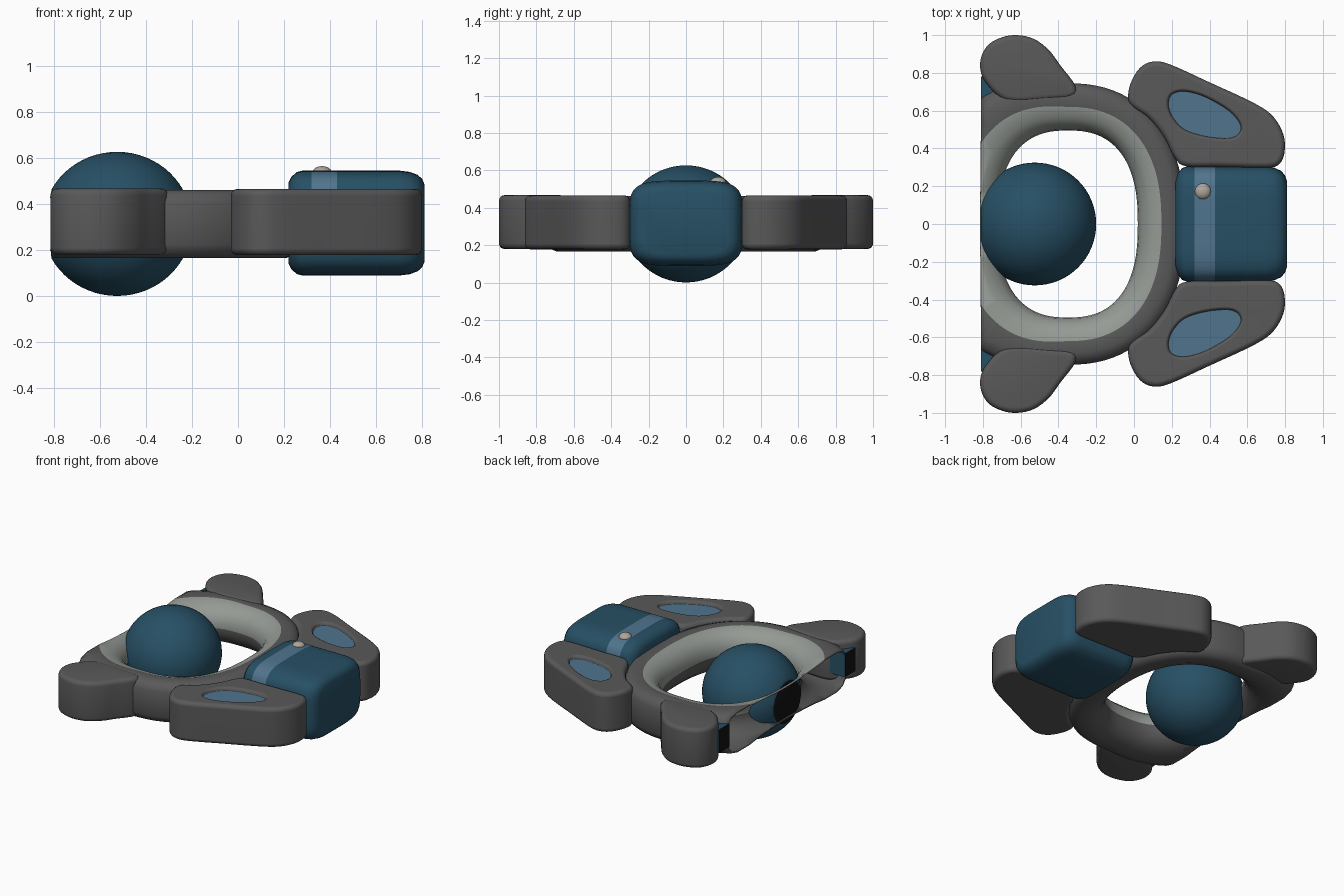
import bpy, bmesh, math
from mathutils import Vector

if "Cube" in bpy.data.objects:
    bpy.data.objects.remove(bpy.data.objects["Cube"])

CUT = -0.81  # flat end plane


def material(name, rgb):
    m = bpy.data.materials.new(name)
    m.diffuse_color = (*rgb, 1)
    m.use_nodes = True
    m.node_tree.nodes["Principled BSDF"].inputs["Base Color"].default_value = m.diffuse_color
    return m


GREY = material("dark_grey", (0.10, 0.10, 0.10))
PALE = material("pale_grey", (0.30, 0.325, 0.30))
BLUE = material("deep_blue", (0.020, 0.080, 0.130))
SKY = material("soft_blue", (0.080, 0.175, 0.270))
BEIGE = material("beige", (0.42, 0.38, 0.33))
BLACK = material("black", (0.006, 0.006, 0.006))


def finish(name, bm, mats, angle=40):
    bmesh.ops.recalc_face_normals(bm, faces=bm.faces)
    me = bpy.data.meshes.new(name)
    bm.to_mesh(me)
    bm.free()
    for m in mats:
        me.materials.append(m)
    me.shade_smooth()
    me.set_sharp_from_angle(angle=math.radians(angle))
    ob = bpy.data.objects.new(name, me)
    bpy.context.collection.objects.link(ob)
    return ob


def loft(bm, loops, close=False, caps=True):
    """Join closed loops of points into a skin; returns faces per band."""
    rows = [[bm.verts.new(p) for p in lp] for lp in loops]
    n, bands = len(rows[0]), []
    for i in range(len(rows) if close else len(rows) - 1):
        a, b = rows[i], rows[(i + 1) % len(rows)]
        bands.append([bm.faces.new((a[j], a[(j + 1) % n], b[(j + 1) % n], b[j]))
                      for j in range(n)])
    if caps and not close:
        bm.faces.new(rows[0])
        bm.faces.new(rows[-1])
    return bands


def smooth_outline(pts, steps=4):
    """Closed Catmull-Rom curve through a few points."""
    out, n = [], len(pts)
    for i in range(n):
        p0, p1, p2, p3 = (Vector(pts[(i + k) % n]) for k in (-1, 0, 1, 2))
        for s in range(steps):
            t = s / steps
            out.append(0.5 * (2 * p1 + (p2 - p0) * t + (2 * p0 - 5 * p1 + 4 * p2 - p3) * t * t
                              + (3 * p1 - p0 - 3 * p2 + p3) * t ** 3))
    return out


def normals(pts):
    """Outward normals of a closed outline of either winding."""
    n = len(pts)
    area = sum(pts[i - 1].x * pts[i].y - pts[i].x * pts[i - 1].y for i in range(n))
    s = 1 if area > 0 else -1
    res = []
    for i in range(n):
        d = (pts[(i + 1) % n] - pts[i - 1]).normalized()
        res.append(Vector((d.y, -d.x)) * s)
    return res


def slab(bm, outline, layers):
    """Stack of (offset, z) copies of an outline."""
    nor = normals(outline)
    loft(bm, [[((p + q * o).x, (p + q * o).y, z) for p, q in zip(outline, nor)]
              for o, z in layers])


def soft_layers(z0, z1, r=0.03):
    arc = [(r * (math.cos(a) - 1), r * (1 - math.sin(a)))
           for a in (math.pi / 2 * k / 4 for k in range(5))]
    return [(o, z0 + h) for o, h in reversed(arc)] + [(o, z1 - h) for o, h in arc]


def mirror_y(ob):
    m = ob.modifiers.new("mirror", 'MIRROR')
    m.use_axis = (False, True, False)


def superellipse(rx, ry, n, count):
    out = []
    for k in range(count):
        a = 2 * math.pi * k / count
        c, s = math.cos(a), math.sin(a)
        out.append(Vector((rx * math.copysign(abs(c) ** (2 / n), c),
                           ry * math.copysign(abs(s) ** (2 / n), s))))
    return out


# Ring body: rounded section swept round the hole, pale on the upper inner slope
hole = superellipse(0.37, 0.495, 2.5, 96)
nor = normals(hole)
section = [(0, 0.315), (0.006, 0.36), (0.025, 0.405), (0.065, 0.442), (0.125, 0.462),
           (0.19, 0.462), (0.23, 0.445), (0.25, 0.405), (0.25, 0.225), (0.23, 0.185),
           (0.19, 0.166), (0.125, 0.166), (0.065, 0.188), (0.025, 0.225), (0.006, 0.27)]
bm = bmesh.new()
loops = []
for t, z in section:
    loops.append([(p.x - 0.35 + q.x * t * w, p.y + q.y * t * w, z)
                  for p, q in zip(hole, nor) for w in [1 + 0.5 * max(0, -q.x)]])
bands = loft(bm, loops, close=True)
for band in bands[:4]:
    for f in band:
        f.material_index = 1
bmesh.ops.recalc_face_normals(bm, faces=bm.faces)
bmesh.ops.bisect_plane(bm, geom=bm.verts[:] + bm.edges[:] + bm.faces[:],
                       plane_co=(CUT, 0, 0), plane_no=(-1, 0, 0), clear_outer=True)
ring = finish("ring_body", bm, [GREY, PALE], 60)
sol = ring.modifiers.new("wall", 'SOLIDIFY')
sol.thickness = 0.012
sol.offset = -1

# Ball with a flat black end
bm = bmesh.new()
bmesh.ops.create_uvsphere(bm, u_segments=64, v_segments=32, radius=1)
for v in bm.verts:
    v.co = (v.co.x * 0.325 - 0.525, v.co.y * 0.325, v.co.z * 0.313 + 0.314)
res = bmesh.ops.bisect_plane(bm, geom=bm.verts[:] + bm.edges[:] + bm.faces[:],
                             plane_co=(CUT, 0, 0), plane_no=(-1, 0, 0), clear_outer=True)
rim = [e for e in res["geom_cut"] if isinstance(e, bmesh.types.BMEdge)]
for f in bmesh.ops.edgeloop_fill(bm, edges=rim)["faces"]:
    f.material_index = 1
finish("ball", bm, [BLUE, BLACK])

# Rear lobes
lobe = smooth_outline([(-0.81, 0.80), (-0.81, 0.88), (-0.77, 0.95), (-0.70, 0.988), (-0.62, 1.0),
                       (-0.53, 0.98), (-0.45, 0.92), (-0.39, 0.84), (-0.31, 0.73), (-0.33, 0.67),
                       (-0.48, 0.655), (-0.62, 0.645), (-0.70, 0.665), (-0.77, 0.73)])
bm = bmesh.new()
slab(bm, lobe, soft_layers(0.18, 0.468))
mirror_y(finish("rear_lobe", bm, [GREY]))

# Small blue blocks under the lobes, black on the flat end
bm = bmesh.new()
bmesh.ops.create_cube(bm, size=1)
for v in bm.verts:
    v.co = (v.co.x * 0.13 + CUT + 0.065, v.co.y * 0.12 + 0.72, v.co.z * 0.17 + 0.325)
for f in bm.faces:
    f.material_index = 1 if f.calc_center_median().x < CUT + 0.01 else 0
mirror_y(finish("rear_block", bm, [BLUE, BLACK]))

# Front pads with a recess
pad_outline = smooth_outline([(-0.03, 0.66), (-0.02, 0.74), (0.03, 0.825), (0.10, 0.86),
                              (0.19, 0.845), (0.40, 0.75), (0.64, 0.638), (0.74, 0.565),
                              (0.792, 0.47), (0.797, 0.38), (0.77, 0.318), (0.70, 0.298),
                              (0.45, 0.303), (0.28, 0.305), (0.22, 0.345), (0.16, 0.46),
                              (0.08, 0.56), (0.0, 0.615)])
window = smooth_outline([(0.185, 0.62), (0.19, 0.67), (0.22, 0.695), (0.28, 0.70), (0.38, 0.67),
                         (0.50, 0.60), (0.56, 0.53), (0.555, 0.48), (0.50, 0.455),
                         (0.38, 0.465), (0.27, 0.50), (0.21, 0.56)])
bm = bmesh.new()
slab(bm, pad_outline, soft_layers(0.178, 0.466))
pad = finish("front_pad", bm, [GREY])
bm = bmesh.new()
slab(bm, window, [(0, 0.435), (0.002, 0.450), (0.008, 0.460), (0.02, 0.467), (0.02, 0.50)])
cutter = finish("recess_cutter", bm, [GREY])
cutter.hide_render = True
cutter.hide_viewport = False
cut = pad.modifiers.new("recess", 'BOOLEAN')
cut.operation = 'DIFFERENCE'
cut.object = cutter
cut.solver = 'EXACT'
bpy.context.view_layer.objects.active = pad
pad.select_set(True)
bpy.ops.object.modifier_apply(modifier="recess")
bpy.ops.object.shade_smooth_by_angle(angle=math.radians(40))
pad.select_set(False)
bpy.data.objects.remove(cutter)
mirror_y(pad)
pad.modifiers.new("normals", 'WEIGHTED_NORMAL')

# Blue plates in the recesses
bm = bmesh.new()
slab(bm, window, [(0.0, 0.434), (0.0, 0.442)])
mirror_y(finish("pad_window", bm, [SKY]))

# Front block with a painted stripe over the top
stations = [(0.22, 0.78), (0.232, 0.88), (0.255, 0.97), (0.28, 1), (0.32, 1), (0.43, 1),
            (0.70, 1), (0.745, 0.975), (0.78, 0.92), (0.80, 0.84), (0.81, 0.74)]
face = superellipse(0.305, 0.228, 4.5, 64)
bm = bmesh.new()
bands = loft(bm, [[(x, p.x * s, 0.3175 + p.y * s) for p in face] for x, s in stations])
for f in bands[4]:
    f.material_index = 1 if f.calc_center_median().z > 0.32 else 0
finish("front_block", bm, [BLUE, SKY])

# Knob on the stripe
bm = bmesh.new()
bmesh.ops.create_uvsphere(bm, u_segments=24, v_segments=12, radius=1)
for v in bm.verts:
    v.co = (v.co.x * 0.043 + 0.365, v.co.y * 0.043 + 0.172, v.co.z * 0.03 + 0.535)
finish("knob", bm, [BEIGE])
